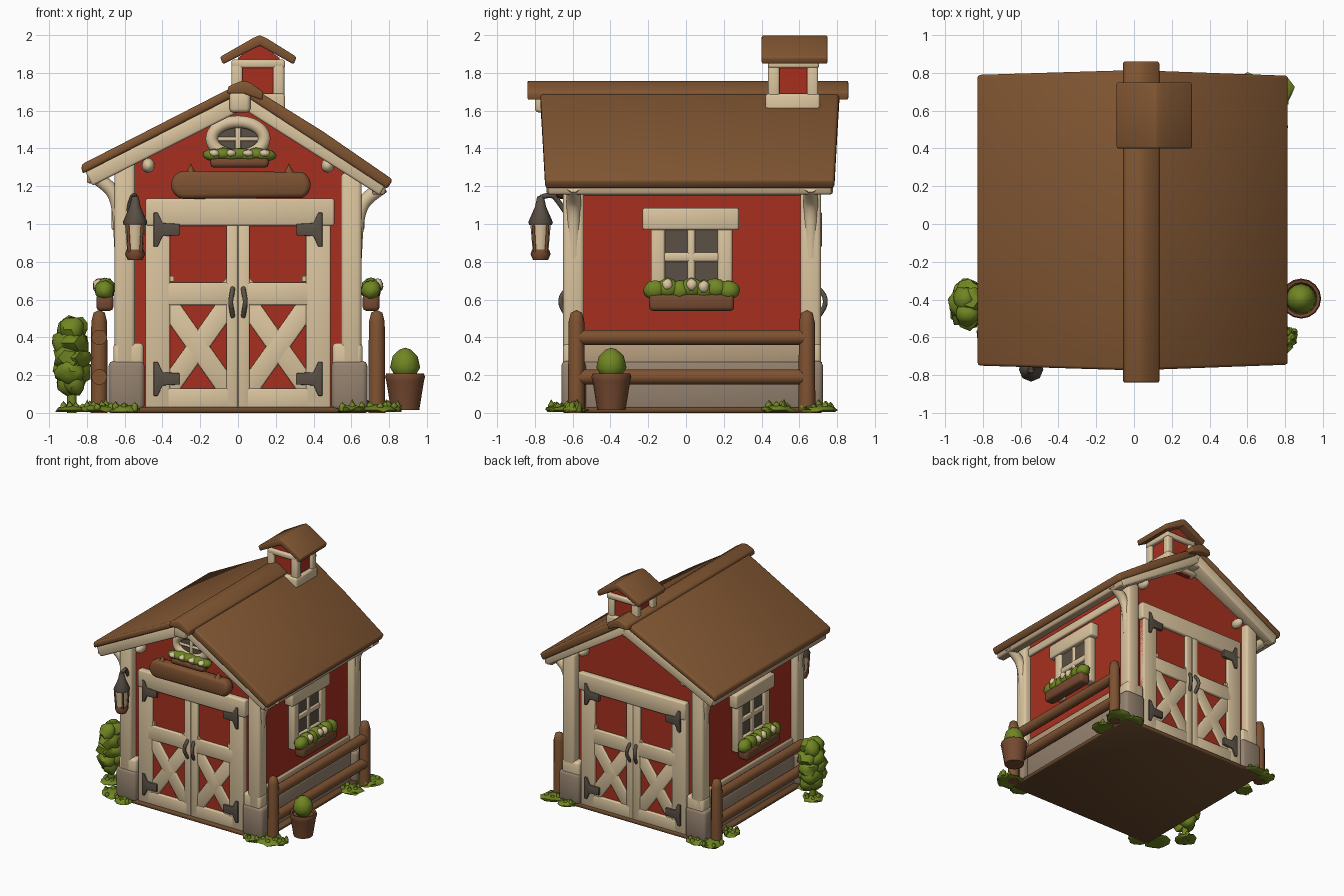
import bpy, bmesh, math, random
from mathutils import Vector

random.seed(4)
cube = bpy.data.objects.get("Cube")
if cube:
    bpy.data.objects.remove(cube, do_unlink=True)


def material(name, *rgb):
    col = [((c / 255 + 0.055) / 1.055) ** 2.4 for c in rgb] + [1]
    m = bpy.data.materials.new(name)
    m.use_nodes = True
    m.diffuse_color = col
    node = m.node_tree.nodes["Principled BSDF"]
    node.inputs["Base Color"].default_value = col
    return m


RED = material("barn red", 167, 48, 31)
CREAM = material("cream wood", 218, 196, 158)
TAN = material("weathered tan", 186, 161, 128)
ROOF = material("roof brown", 129, 86, 50)
WOOD = material("fence brown", 126, 82, 49)
CLAY = material("clay brown", 118, 74, 48)
IRON = material("iron grey", 91, 81, 70)
GREEN = material("leaf green", 112, 134, 34)
STONE = material("stone", 149, 130, 111)
EARTH = material("dark earth", 108, 74, 45)


def finish(name, bm, mat, bevel=0.0):
    bmesh.ops.recalc_face_normals(bm, faces=bm.faces[:])
    if bevel:
        sharp = [e for e in bm.edges if e.calc_face_angle(0) > 0.6]
        bmesh.ops.bevel(bm, geom=sharp, offset=bevel, segments=2, profile=0.5,
                        affect='EDGES', clamp_overlap=True)
    me = bpy.data.meshes.new(name)
    bm.to_mesh(me)
    bm.free()
    me.materials.append(mat)
    bpy.context.collection.objects.link(bpy.data.objects.new(name, me))


def box(name, x, y, z, mat, bevel=0.012):
    bm = bmesh.new()
    bmesh.ops.create_cube(bm, size=1)
    for v in bm.verts:
        v.co = [(a + b) / 2 + c * abs(b - a) for (a, b), c in zip((x, y, z), v.co)]
    finish(name, bm, mat, bevel)


def prism(name, pts, y0, y1, mat, bevel=0.012, rake=0.0):
    """Outline in x, z pushed along y; rake lengthens it toward the ridge."""
    bm = bmesh.new()
    ends = []
    for y, d in ((min(y0, y1), -1), (max(y0, y1), 1)):
        ends.append([bm.verts.new((x, y + d * rake * (1 - abs(x) / 0.82), z)) for x, z in pts])
        bm.faces.new(ends[-1])
    for i in range(len(pts)):
        j = (i + 1) % len(pts)
        bm.faces.new((ends[0][i], ends[0][j], ends[1][j], ends[1][i]))
    finish(name, bm, mat, bevel)


def bar(name, p, q, width, y0, y1, mat, **kw):
    p, q = Vector(p), Vector(q)
    n = (q - p).orthogonal().normalized() * width / 2
    prism(name, [p + n, q + n, q - n, p - n], y0, y1, mat, **kw)


def ellipse(cx, cz, rx, rz, n=24):
    return [(cx + rx * math.cos(t * math.tau / n), cz + rz * math.sin(t * math.tau / n)) for t in range(n)]


def lathe(name, profile, loc, mat, n=16):
    bm = bmesh.new()
    vs = [bm.verts.new((r, 0, z)) for r, z in profile]
    es = [bm.edges.new(pair) for pair in zip(vs, vs[1:])]
    bmesh.ops.spin(bm, geom=vs + es, cent=(0, 0, 0), axis=(0, 0, 1), angle=math.tau, steps=n)
    bmesh.ops.remove_doubles(bm, verts=bm.verts[:], dist=0.0005)
    bmesh.ops.translate(bm, verts=bm.verts[:], vec=loc)
    finish(name, bm, mat)


def tube(name, pts, radius, mat, cyclic=False):
    cu = bpy.data.curves.new(name, 'CURVE')
    cu.dimensions, cu.bevel_depth, cu.bevel_resolution = '3D', radius, 3
    cu.use_fill_caps = True
    sp = cu.splines.new('NURBS')
    sp.points.add(len(pts) - 1)
    for p, co in zip(sp.points, pts):
        p.co = (*co, 1)
    sp.use_endpoint_u, sp.order_u, sp.resolution_u, sp.use_cyclic_u = not cyclic, 3, 6, cyclic
    tmp = bpy.data.objects.new(name + "_path", cu)
    bpy.context.collection.objects.link(tmp)
    bpy.context.view_layer.update()
    me = bpy.data.meshes.new_from_object(tmp.evaluated_get(bpy.context.evaluated_depsgraph_get()))
    bpy.data.objects.remove(tmp, do_unlink=True)
    me.materials.clear()
    me.materials.append(mat)
    bpy.context.collection.objects.link(bpy.data.objects.new(name, me))


def blob(name, loc, size, mat, rough=0.0, detail=2):
    bm = bmesh.new()
    bmesh.ops.create_icosphere(bm, subdivisions=detail, radius=1)
    for v in bm.verts:
        k = 1 + random.uniform(-rough, rough)
        v.co = [l + s * c * k for l, s, c in zip(loc, size, v.co)]
        v.co.z = max(0.004, v.co.z)
    finish(name, bm, mat)


def flower_box(name, centre, half, along, size, blossoms):
    """Planter with leaves and blossoms, running along axis 0 (x) or 1 (y)."""
    ext = [0.045, 0.045, size * 0.9]
    ext[along] = half
    box(name, *[(c - e, c + e) for c, e in zip(centre, ext)], CLAY, 0.02)
    out = math.copysign(1, centre[1 - along])
    for i in range(7):
        c = list(centre)
        c[along] += half * (i - 3) / 3.5
        c[2] += size * (1.3 + 0.2 * (i % 2))
        r = [0.052, 0.052, size * 1.1]
        r[along] = 0.065
        blob(name + "_leaves", c, r, GREEN, 0.08)
        if i in blossoms:
            c[2] += size * 0.35
            c[1 - along] += out * 0.034
            blob(name + "_blossom", c, (0.03, 0.03, size * 0.65), CREAM, 0.1)


# Walls and ground slab
box("ground_slab", (-0.685, 0.685), (-0.655, 0.722), (0, 0.03), EARTH, 0.01)
prism("walls", [(-0.6, 0.03), (0.6, 0.03), (0.6, 1.29), (0.04, 1.67), (-0.6, 1.36)], -0.58, 0.65, RED, 0)

# Roof slabs, ridge cap, barge boards and eave boards
prism("roof_right", [(0, 1.74), (-0.83, 1.315), (-0.825, 1.265), (0, 1.685)], -0.75, 0.79, ROOF, 0.015, 0.025)
prism("roof_left", [(0.04, 1.745), (0.45, 1.49), (0.82, 1.235), (0.79, 1.185), (0.04, 1.675)],
      -0.745, 0.785, ROOF, 0.015, 0.03)
prism("ridge_cap", [(-0.06, 1.69), (-0.05, 1.73), (0.02, 1.758), (0.06, 1.752), (0.135, 1.7), (0.13, 1.655),
                    (0.03, 1.69)], -0.84, 0.86, ROOF, 0.01)
for f, y0, y1 in ((-1, -0.735, -0.66), (1, 0.70, 0.775)):
    bar("barge_board_right", (-0.79, 1.24), (0.02, 1.65), 0.085, y0, y1, CREAM, rake=0.03)
    bar("barge_board_left", (0.77, 1.185), (0.02, 1.66), 0.078, y0, y1, CREAM, rake=0.03)
    box("ridge_block", (-0.045, 0.065), (f * 0.8, f * 0.64), (1.59, 1.7), CREAM, 0.02)
box("eave_board_right", (-0.8, -0.73), (-0.73, 0.77), (1.215, 1.265), TAN)
box("eave_board_left", (0.71, 0.78), (-0.73, 0.77), (1.155, 1.205), TAN)

# Corner posts, brackets, stone feet, plinth, fence and side windows
for s in (-1, 1):
    lift = 0.06 if s < 0 else 0
    for f, yc in ((-1, -0.595), (1, 0.66)):
        box("corner_post", (s * 0.545, s * 0.655), (yc - 0.055, yc + 0.055), (0.2, 1.27 + lift), CREAM, 0.02)
        box("post_collar", (s * 0.5, s * 0.66), (yc - 0.055, yc + 0.055), (0.2, 0.37), CREAM, 0.02)
        box("stone_foot", (s * 0.495, s * 0.685), (yc - 0.065, yc + 0.065), (0.015, 0.275), STONE, 0.025)
        tube("eave_bracket", [(s * x, yc, z + lift) for x, z in
                              ((0.62, 0.82), (0.625, 0.98), (0.65, 1.1), (0.71, 1.16), (0.77, 1.2))], 0.038, CREAM)
        blob("beam_end", (s * 0.475, yc + f * 0.02, 1.31), (0.035, 0.06, 0.04), CREAM)
        if s > 0 or f > 0:
            lathe("fence_post", [(0, 0), (0.045, 0), (0.042, 0.48), (0.03, 0.53), (0, 0.545)],
                  (s * 0.735, -0.58 if f < 0 else 0.64, 0), WOOD, 12)
    box("stone_plinth", (s * 0.55, s * 0.635), (-0.56, 0.62), (0.02, 0.27), STONE, 0.015)
    box("sill_plank", (s * 0.55, s * 0.62), (-0.56, 0.62), (0.26, 0.4), TAN)
    box("side_top_beam", (s * 0.55, s * 0.62), (-0.56, 0.62), (1.15, 1.22), CREAM)
    for z in (0.4, 0.19):
        tube("fence_rail", [(s * 0.735, y, z) for y in (-0.58 if s > 0 else -0.5, 0.03, 0.64)], 0.042, WOOD)

    box("window_pane", (s * 0.59, s * 0.632), (-0.15, 0.21), (0.62, 1.03), IRON, 0)
    for y0, y1, z0, z1, d in ((-0.185, -0.112, 0.58, 1.05, 0.655), (0.168, 0.245, 0.58, 1.05, 0.655),
                              (0.008, 0.048, 0.6, 1.0, 0.645), (-0.15, 0.21, 0.8, 0.85, 0.645),
                              (-0.15, 0.21, 0.6, 0.69, 0.65), (-0.23, 0.28, 0.968, 1.085, 0.67)):
        box("window_frame", (s * 0.59, s * d), (y0, y1), (z0, z1), CREAM)
    flower_box("side_planter", (s * 0.705, 0.03, 0.585), 0.225, 1, 0.05, (1, 3, 4))

# Double doors on both gable ends
for f, wall in ((-1, -0.58), (1, 0.655)):
    def at(d):
        return wall + f * d
    box("door_panel", (-0.48, 0.49), (at(-0.02), at(0.03)), (0.03, 1.1), RED, 0)
    box("door_header", (-0.49, 0.51), (at(0), at(0.058)), (0.99, 1.135), CREAM)
    box("door_centre", (-0.03, 0.03), (at(0), at(0.048)), (0.03, 1.0), CREAM, 0)
    for s in (-1, 1):
        for x0, x1, z0, z1 in ((0.36, 0.49, 0.02, 1.12), (0.002, 0.062, 0.02, 1.0),
                               (0.03, 0.4, 0.57, 0.69), (0.03, 0.4, 0.02, 0.13)):
            box("door_frame", (s * x0, s * x1), (at(0), at(0.052)), (z0, z1), CREAM, 0.008)
        # rounded inner corners of the upper panel
        for x, z in ((0.062, 0.69), (0.062, 0.99), (0.36, 0.69), (0.36, 0.99)):
            bar("panel_corner", (s * (x - 0.02), z + 0.02), (s * (x + 0.02), z - 0.02) if (x < 0.2) == (z < 0.8)
                else (s * (x + 0.02), z + 0.06 - 0.04), 0.03, at(0), at(0.046), CREAM, bevel=0)
        for za, zb in ((0.12, 0.58), (0.58, 0.12)):
            bar("door_brace", (s * 0.05, za), (s * 0.375, zb), 0.105, at(0), at(0.047), CREAM, bevel=0.008)
        hinge = ((0.447, -0.09), (0.425, -0.09), (0.4, -0.035), (0.31, -0.03),
                 (0.31, 0.03), (0.4, 0.035), (0.425, 0.09), (0.447, 0.09))
        for z in (0.97, 0.18):
            prism("hinge", [(s * x, z + dz) for x, dz in hinge], at(0.04), at(0.066), IRON, 0.004)
        tube("door_handle", [(s * 0.028, at(0.045), 0.66), (s * 0.032, at(0.075), 0.63),
                             (s * 0.04, at(0.085), 0.59), (s * 0.034, at(0.075), 0.55),
                             (s * 0.028, at(0.045), 0.51)], 0.013, IRON)

# Sign board
stadium = [(x + (0.31 if x > 0.015 else -0.28), z) for x, z in ellipse(0.0, 1.207, 0.075, 0.075, 22)]
prism("sign_board", stadium, -0.69, -0.6, WOOD, 0.025)
for x in (-0.25, 0.27):
    lathe("sign_peg", [(0.028, 0), (0.014, 0.02), (0, 0.05)], (x, -0.65, 1.272), WOOD, 8)

# Oval attic window with planter
prism("attic_frame", ellipse(0, 1.445, 0.15, 0.1), -0.61, -0.57, CREAM)
prism("attic_pane", ellipse(0, 1.455, 0.11, 0.072), -0.618, -0.6, IRON, 0)
tube("attic_ring", [(x, -0.62, z) for x, z in ellipse(0, 1.452, 0.14, 0.09)], 0.034, CREAM, True)
box("attic_bar", (-0.015, 0.015), (-0.63, -0.6), (1.36, 1.53), CREAM, 0.006)
box("attic_bar", (-0.11, 0.11), (-0.63, -0.6), (1.44, 1.46), CREAM, 0.006)
flower_box("attic_planter", (0.008, -0.655, 1.325), 0.155, 0, 0.03, (0, 2, 4, 6))

# Cupola
prism("cupola_core", [(0, 1.55), (0.22, 1.55), (0.22, 1.88), (0.11, 1.96), (0, 1.88)], 0.46, 0.68, RED, 0)
box("cupola_base", (-0.045, 0.25), (0.42, 0.71), (1.56, 1.69), CREAM, 0.015)
box("cupola_band", (-0.035, 0.25), (0.435, 0.705), (1.825, 1.87), CREAM)
for x in (-0.035, 0.185):
    for y in (0.435, 0.64):
        box("cupola_post", (x, x + 0.06), (y, y + 0.06), (1.62, 1.85), CREAM)
prism("cupola_roof", [(-0.095, 1.885), (0.08, 1.985), (0.115, 2.0), (0.15, 1.985), (0.31, 1.885),
                      (0.295, 1.845), (0.115, 1.945), (-0.08, 1.845)], 0.4, 0.75, ROOF, 0.01)

# Hanging lantern
lx, ly = -0.545, -0.77
lathe("lantern_cap", [(0, 1.15), (0.018, 1.145), (0.03, 1.09), (0.065, 1.01), (0.06, 0.995), (0, 0.995)],
      (lx, ly, 0), IRON, 8)
lathe("lantern_glass", [(0, 1.0), (0.054, 1.0), (0.042, 0.86), (0, 0.86)], (lx, ly, 0), CREAM, 8)
lathe("lantern_base", [(0, 0.87), (0.045, 0.865), (0.053, 0.84), (0.04, 0.81), (0, 0.81)], (lx, ly, 0), CLAY, 8)
for i in range(4):
    dx, dy = math.cos(i * math.pi / 2 + 0.78), math.sin(i * math.pi / 2 + 0.78)
    tube("lantern_rib", [(lx + r * dx, ly + r * dy, z) for r, z in ((0.043, 0.85), (0.049, 0.92), (0.054, 1.0))],
         0.008, CLAY)
tube("lantern_arm", [(-0.58, -0.63, 1.05), (-0.57, -0.68, 1.13), (lx, -0.72, 1.16), (lx, ly, 1.14)], 0.014, IRON)

# Potted plant
lathe("flower_pot", [(0, 0.015), (0.075, 0.015), (0.1, 0.17), (0.106, 0.19), (0.1, 0.208), (0.085, 0.205),
                     (0.08, 0.185), (0, 0.185)], (0.885, -0.395, 0), CLAY)
lathe("pot_plant", [(0, 0.17), (0.05, 0.19), (0.08, 0.24), (0.066, 0.3), (0.03, 0.335), (0, 0.345)],
      (0.885, -0.395, 0), GREEN, 12)

# Leafy shrub
tube("shrub_stem", [(-0.88, -0.43, z) for z in (0, 0.1, 0.2)], 0.025, GREEN)
for z, r in ((0.16, 0.07), (0.22, 0.095), (0.29, 0.1), (0.37, 0.095), (0.44, 0.075)):
    for k in range(3):
        a = k * 2.1 + z * 20
        blob("shrub_leaves", (-0.88 + 0.02 * math.cos(a), -0.425 + 0.045 * math.sin(a), z),
             (r * 0.85, r * 0.95, 0.07), GREEN, 0.17)

# Grass tufts at the feet
for x, y, r in ((-0.88, -0.43, 0.085), (-0.73, -0.6, 0.1), (-0.6, -0.66, 0.08), (0.6, -0.66, 0.08),
                (0.74, -0.62, 0.1), (0.82, -0.6, 0.05), (0.74, 0.69, 0.1), (0.6, 0.72, 0.08), (0.72, 0.49, 0.09),
                (-0.72, 0.69, 0.1), (-0.6, 0.72, 0.08), (-0.74, 0.45, 0.07)):
    blob("grass_mat", (x, y, 0.015), (r, r, 0.026), GREEN, 0.2)
    for k in range(6):
        a, q = k * 1.05 + x, r * random.uniform(0.4, 0.85)
        blob("grass_blade", (x + q * math.cos(a), y + q * math.sin(a), 0.025),
             (0.02, 0.02, random.uniform(0.025, 0.045)), GREEN, 0.15, 1)

# Smooth shading with sharp edges kept
for ob in bpy.context.scene.objects:
    ob.select_set(ob.type == 'MESH')
    if ob.type == 'MESH':
        bpy.context.view_layer.objects.active = ob
bpy.ops.object.shade_smooth_by_angle(angle=math.radians(50))
